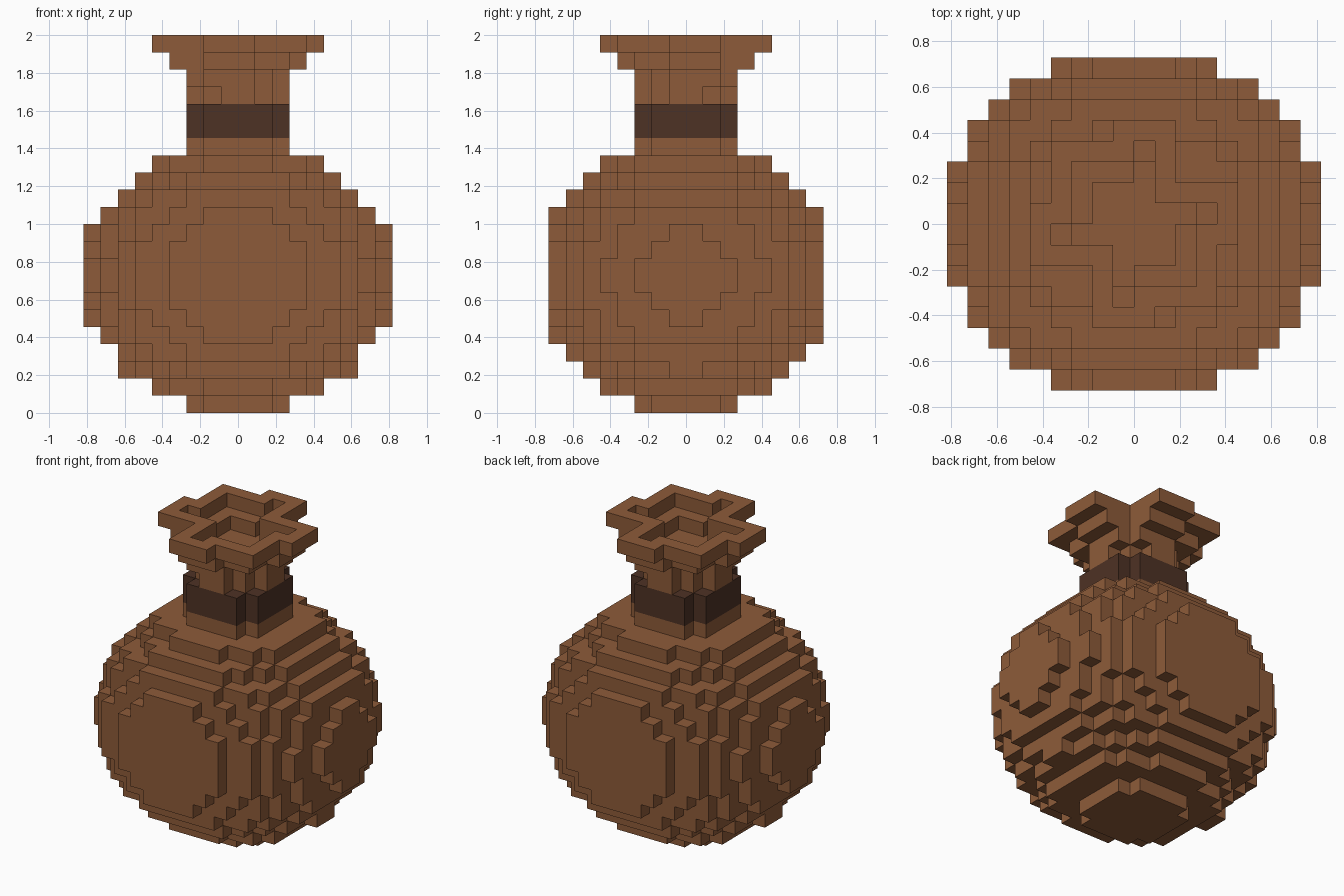
import bpy, bmesh
from mathutils import Vector

if "Cube" in bpy.data.objects:
    bpy.data.objects.remove(bpy.data.objects["Cube"])

UNIT = 2 / 22          # edge of one block
SPAN = range(-9, 9)    # block columns on both ground axes


def material(name, rgb):
    mat = bpy.data.materials.new(name)
    mat.use_nodes = True
    mat.diffuse_color = (*rgb, 1)
    bsdf = next(n for n in mat.node_tree.nodes if n.type == 'BSDF_PRINCIPLED')
    bsdf.inputs["Base Color"].default_value = (*rgb, 1)
    bsdf.inputs["Roughness"].default_value = 0.9
    return mat


leather = material("brown leather", (0.27, 0.105, 0.041))
cord = material("dark cord", (0.076, 0.032, 0.018))


def layer(rule, *levels):
    """Blocks on the given levels whose centre satisfies rule(x, y)."""
    return {(i, j, k) for k in levels for i in SPAN for j in SPAN
            if rule(i + 0.5, j + 0.5)}


def ellipsoid(x, y, z):
    return (x / 9) ** 2 + (y / 8.5) ** 2 + (z / 8) ** 2 <= 1


def ring(x, y):
    """Square with its corners cut."""
    x, y = abs(x), abs(y)
    return max(x, y) < 3 and min(x, y) < 2 or max(x, y) < 2


def pinch(x, y):
    """Tight stepped diamond."""
    return abs(x) + abs(y) < 3.5


def crown(n):
    """Gathered cloth outline: two big folds and four offset tips."""
    def rule(x, y):
        for p, q in ((x, y), (-x, -y)):
            fold = 1 - n < p < 2 and -2 < q < n - 1
            tip_a = -1 < p < 2 and 0 < q < n
            tip_b = -1 < q < 2 and 0 < p < n
            if fold or tip_a or tip_b:
                return True
        return False
    return rule


def crown_wall(n):
    """Crown outline with its inside hollowed, leaving a wall one block thick."""
    solid = crown(n)

    def rule(x, y):
        inner = all(solid(x + a, y + b) for a in (-1, 0, 1) for b in (-1, 0, 1))
        return solid(x, y) and not inner
    return rule


# Round sack, slightly narrower at the shoulder
body = set()
for level in range(16):
    body |= layer(lambda x, y: ellipsoid(x, y, level - 7.5), level)
body -= layer(lambda x, y: abs(x) > 6, 13)

parts = {
    "pouch_body": (body, leather),
    "tie_band": (layer(ring, 16, 17), cord),
    "neck": (layer(pinch, 18) | layer(crown(3), 19), leather),
    "flared_collar": (layer(crown_wall(4), 20), leather),
    "open_rim": (layer(crown_wall(5), 21), leather),
}
filled = set().union(*(cells for cells, mat in parts.values()))


def build(name, cells, mat):
    """Mesh the exposed block faces of one part."""
    bm = bmesh.new()
    for cell in sorted(cells):
        centre = Vector(cell) + Vector((0.5, 0.5, 0.5))
        for axis in range(3):
            for sign in (-1, 1):
                normal = Vector((0, 0, 0))
                normal[axis] = sign
                if tuple(int(c + n) for c, n in zip(cell, normal)) in filled:
                    continue
                u = Vector((0, 0, 0))
                u[(axis + 1) % 3] = 0.5
                v = normal.cross(u)
                mid = centre + normal / 2
                corners = (mid - u - v, mid + u - v, mid + u + v, mid - u + v)
                bm.faces.new([bm.verts.new(c * UNIT) for c in corners])
    bmesh.ops.remove_doubles(bm, verts=bm.verts, dist=UNIT / 100)
    mesh = bpy.data.meshes.new(name)
    bm.to_mesh(mesh)
    bm.free()
    mesh.materials.append(mat)
    obj = bpy.data.objects.new(name, mesh)
    bpy.context.collection.objects.link(obj)


for part_name, (part_cells, part_mat) in parts.items():
    build(part_name, part_cells, part_mat)
